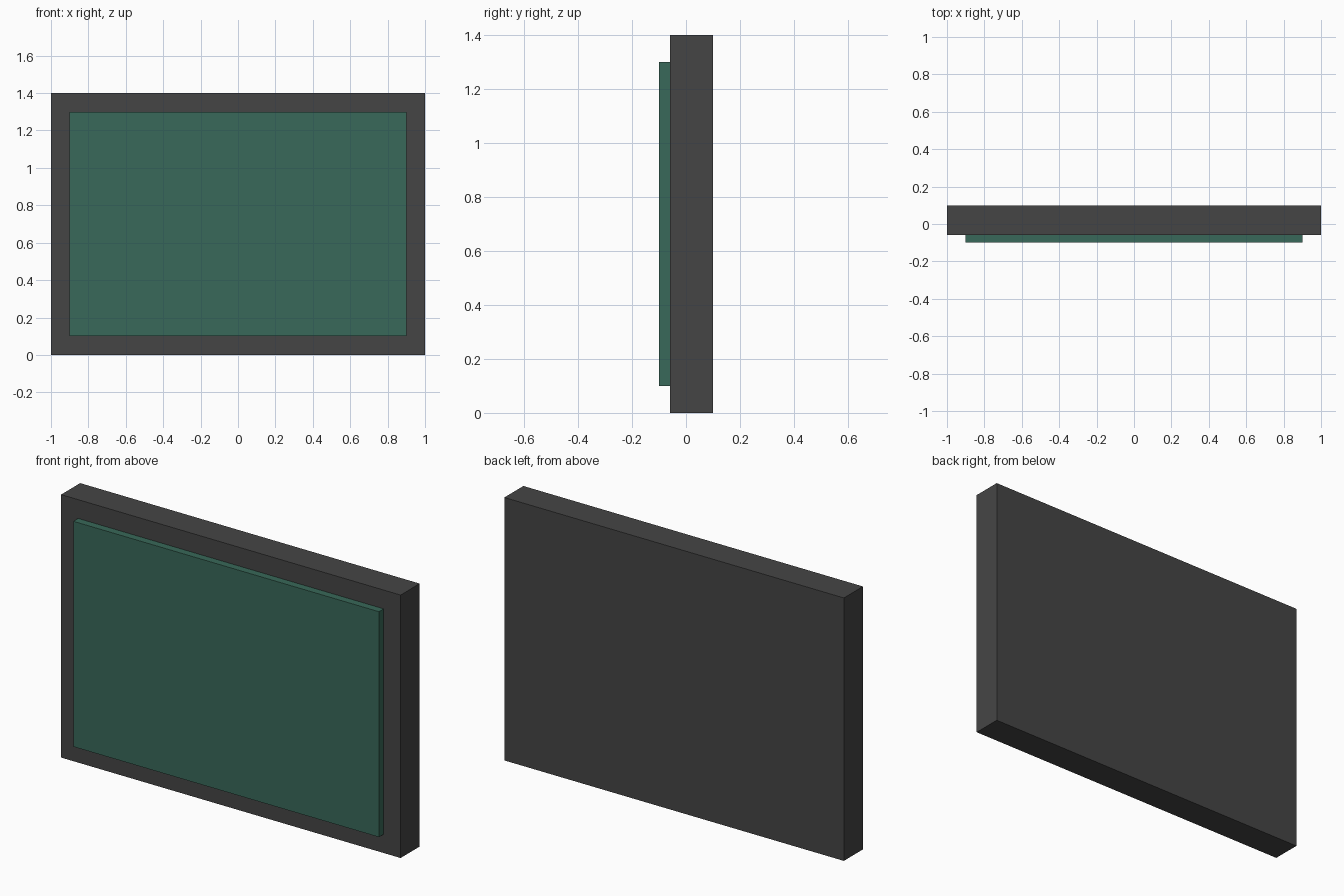
import bpy

if "Cube" in bpy.data.objects:
    bpy.data.objects.remove(bpy.data.objects["Cube"])


def box(name, lo, hi, color):
    """Axis-aligned box between two corners, with a plain diffuse colour."""
    size = [b - a for a, b in zip(lo, hi)]
    centre = [(a + b) / 2 for a, b in zip(lo, hi)]
    bpy.ops.mesh.primitive_cube_add(size=1, location=centre)
    obj = bpy.context.object
    obj.name = name
    obj.scale = size
    bpy.ops.object.transform_apply(location=False, rotation=False, scale=True)
    mat = bpy.data.materials.new(name + "_material")
    mat.diffuse_color = (*color, 1)
    mat.use_nodes = True
    mat.node_tree.nodes["Principled BSDF"].inputs["Base Color"].default_value = mat.diffuse_color
    obj.data.materials.append(mat)
    return obj


# Dark backing slab whose border frames the panel
box("board_frame", (-1.0, -0.06, 0.0), (1.0, 0.10, 1.4), (0.06, 0.06, 0.06))

# Raised green panel on the front face
box("board_panel", (-0.9, -0.10, 0.1), (0.9, -0.06, 1.3), (0.04, 0.14, 0.10))
